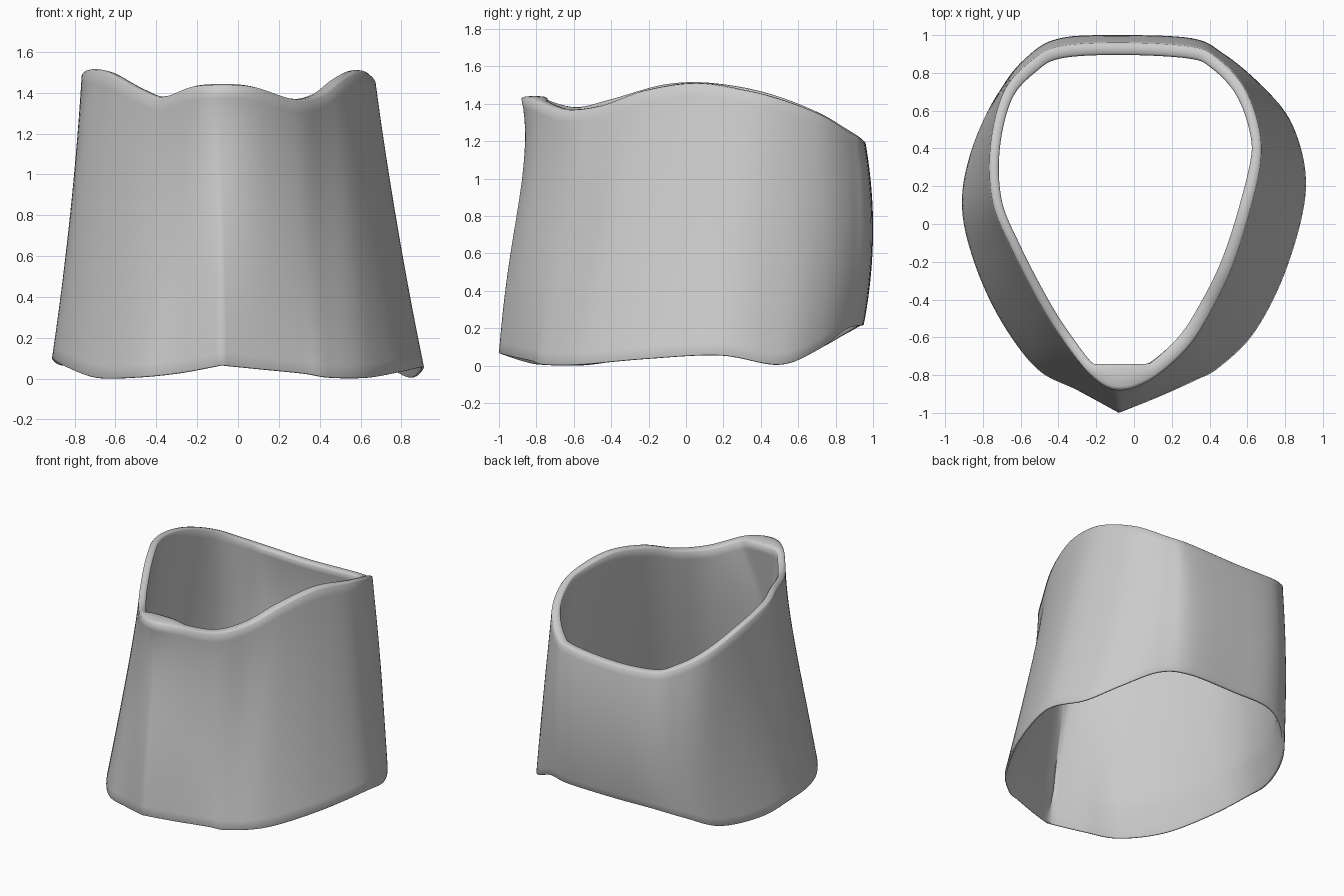
import bpy
import bmesh
import math
from mathutils import Vector

cube = bpy.data.objects.get("Cube")
if cube:
    bpy.data.objects.remove(cube, do_unlink=True)

# Stations around the band, from the front tip towards +x:
# lower edge x, y, z and upper edge x, y, z
STATIONS = [
    (-.08, -1, .07, -.09, -.88, 1.43),
    (.12, -.92, .05, .08, -.83, 1.42),
    (.32, -.83, .03, .28, -.66, 1.36),
    (.45, -.76, .01, .41, -.46, 1.38),
    (.64, -.57, .01, .52, -.23, 1.46),
    (.81, -.23, .04, .61, .05, 1.5),
    (.91, .18, .06, .67, .32, 1.46),
    (.85, .5, .01, .66, .52, 1.41),
    (.7, .71, .09, .58, .73, 1.33),
    (.5, .86, .2, .44, .88, 1.24),
    (.3, .94, .22, .3, .94, 1.21),
    (-.08, .95, .22, -.08, .96, 1.19),
    (-.38, .94, .22, -.4, .94, 1.21),
    (-.58, .85, .17, -.55, .86, 1.26),
    (-.74, .66, .08, -.69, .7, 1.35),
    (-.87, .36, .07, -.76, .42, 1.45),
    (-.91, .08, .1, -.75, .12, 1.5),
    (-.84, -.22, .06, -.65, -.13, 1.49),
    (-.7, -.52, .01, -.5, -.42, 1.41),
    (-.51, -.77, .01, -.38, -.61, 1.37),
    (-.3, -.88, .03, -.23, -.8, 1.42),
]
STEPS = 8
ROWS = 24


def closed_curve(points, sharp_start):
    """Smooth closed curve through the points, optionally pointed at the first."""
    n = len(points)
    out = []
    for i in range(n):
        a, b, c, d = (points[(i + k) % n] for k in (-1, 0, 1, 2))
        if sharp_start and i == 0:
            a = 2 * b - c
        if sharp_start and i == n - 1:
            d = 2 * c - b
        for s in range(STEPS):
            t = s / STEPS
            out.append(0.5 * (2 * b + (c - a) * t + (2 * a - 5 * b + 4 * c - d) * t * t
                              + (3 * b - a - 3 * c + d) * t ** 3))
    return out


def outward(ring):
    """Horizontal outward direction at every point of a ring."""
    n = len(ring)
    result = []
    for i in range(n):
        d = ring[(i + 1) % n] - ring[i - 1]
        result.append(Vector((d.y, -d.x, 0)).normalized())
    return result


lower = closed_curve([Vector(s[:3]) for s in STATIONS], True)
upper = closed_curve([Vector(s[3:]) for s in STATIONS], False)


def outer_ring(t):
    """Outer wall: bulging at the back, hollow at the sides and the upper front."""
    ring = [a.lerp(b, t) for a, b in zip(lower, upper)]
    result = []
    for p, d in zip(ring, outward(ring)):
        bulge = (0.045 * max(d.y, 0) ** 2 - 0.012 * d.x ** 2) * 4 * t * (1 - t)
        hollow = 0.42 * max(-d.y, 0) ** 3 * t ** 3 * (1 - t)
        result.append(p + d * (bulge - hollow))
    return result


def inner_ring(t):
    """Inner wall: thin at the hem, with a flat filled strip behind the front tip."""
    ring = outer_ring(t)
    limit = -0.97 + 0.23 * t
    hem = 0.3 + 0.7 * min(1, t / 0.15)
    result = []
    for p, d in zip(ring, outward(ring)):
        pad = 0.05 * max(-d.y, 0) * max(d.x, 0) * t + 0.015 * max(d.y, 0)
        q = p - d * (0.05 + pad) * hem
        q.y = max(q.y, limit)
        result.append(q)
    return result


def lip(first, last, lift):
    """Rounded edge that joins two rings."""
    rows = []
    for k in range(1, 4):
        angle = math.pi * k / 4
        rise = Vector((0, 0, lift * math.sin(angle)))
        rows.append([a.lerp(b, (1 - math.cos(angle)) / 2) + rise
                     for a, b in zip(first, last)])
    return rows


# Rings in order: up the outside, over the lip, down the inside, under the hem
levels = [i / ROWS for i in range(ROWS + 1)]
outside = [outer_ring(t) for t in levels]
inside = [inner_ring(t) for t in reversed(levels)]
rings = outside + lip(outside[-1], inside[0], 0.012)
rings += inside + lip(inside[-1], outside[0], -0.006)

bm = bmesh.new()
grid = [[bm.verts.new(p) for p in ring] for ring in rings]
for j, row in enumerate(grid):
    above = grid[(j + 1) % len(grid)]
    for i in range(len(row)):
        k = (i + 1) % len(row)
        bm.faces.new((row[i], row[k], above[k], above[i]))
bmesh.ops.recalc_face_normals(bm, faces=bm.faces)

mesh = bpy.data.meshes.new("curved_band")
bm.to_mesh(mesh)
bm.free()
band = bpy.data.objects.new("curved_band", mesh)
bpy.context.collection.objects.link(band)

# Plain grey material
grey = bpy.data.materials.new("light_grey")
grey.use_nodes = True
colour = (0.6, 0.6, 0.6, 1)
grey.diffuse_color = colour
grey.node_tree.nodes["Principled BSDF"].inputs["Base Color"].default_value = colour
mesh.materials.append(grey)

bpy.ops.object.select_all(action="DESELECT")
band.select_set(True)
bpy.context.view_layer.objects.active = band
bpy.ops.object.shade_smooth_by_angle(angle=math.radians(80))
